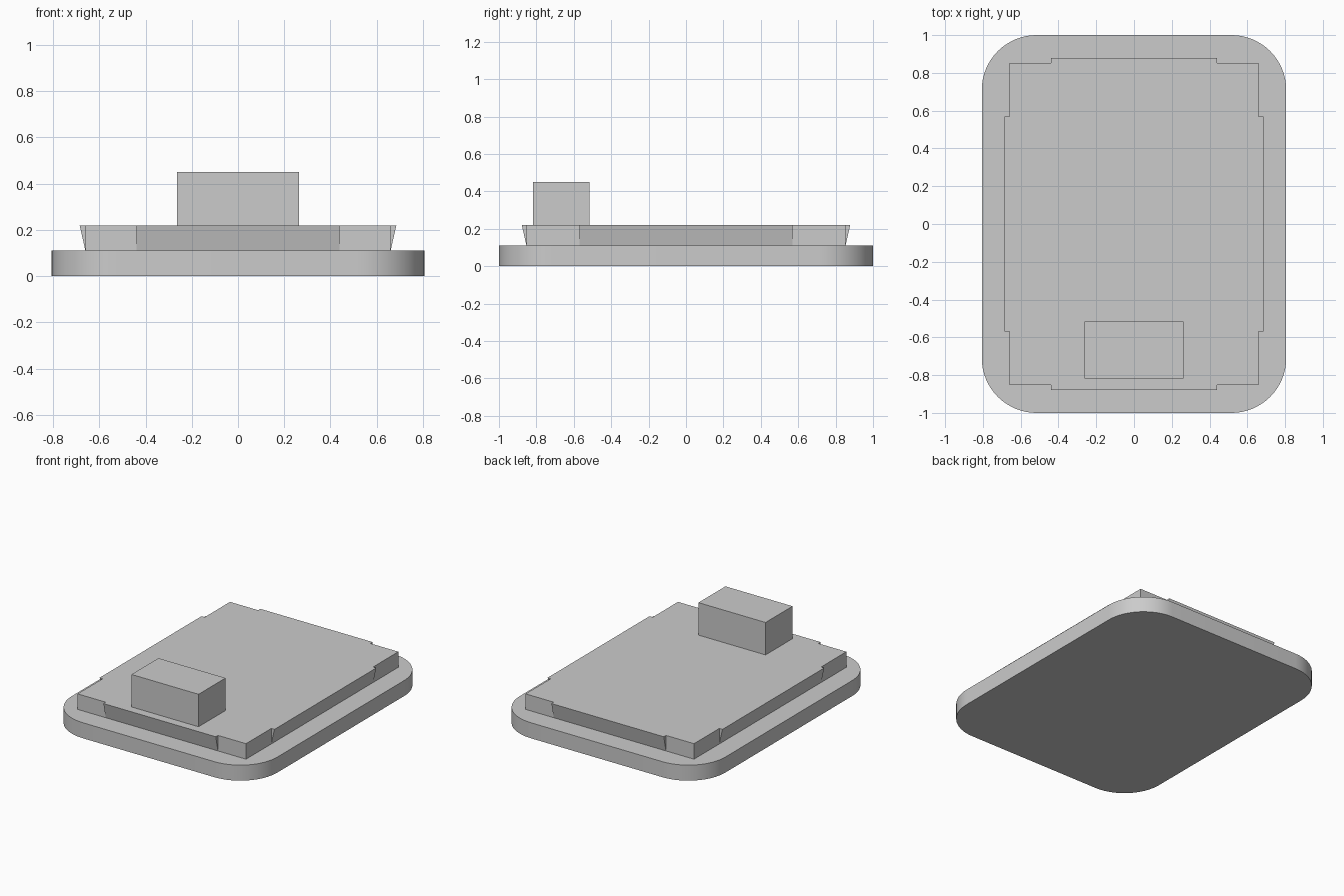
import bpy
import bmesh
import math

cube = bpy.data.objects.get("Cube")
if cube:
    bpy.data.objects.remove(cube, do_unlink=True)

grey = bpy.data.materials.new("light_grey")
grey.use_nodes = True
colour = (0.6, 0.6, 0.6, 1)
grey.diffuse_color = colour
grey.node_tree.nodes["Principled BSDF"].inputs["Base Color"].default_value = colour


def prism(name, bottom, top, z0, z1):
    """Closed solid between two matching outlines."""
    bm = bmesh.new()
    low = [bm.verts.new((x, y, z0)) for x, y in bottom]
    high = [bm.verts.new((x, y, z1)) for x, y in top]
    bm.faces.new(low[::-1])
    bm.faces.new(high)
    n = len(low)
    for i in range(n):
        j = (i + 1) % n
        bm.faces.new((low[i], low[j], high[j], high[i]))
    bmesh.ops.recalc_face_normals(bm, faces=bm.faces)
    mesh = bpy.data.meshes.new(name)
    bm.to_mesh(mesh)
    bm.free()
    obj = bpy.data.objects.new(name, mesh)
    bpy.context.collection.objects.link(obj)
    mesh.materials.append(grey)
    return obj


def rectangle(x0, x1, y0, y1):
    return [(x0, y0), (x1, y0), (x1, y1), (x0, y1)]


def rounded_rectangle(hx, hy, r, steps=16):
    points = []
    for q, (sx, sy) in enumerate([(1, 1), (-1, 1), (-1, -1), (1, -1)]):
        for i in range(steps + 1):
            a = (q + i / steps) * math.pi / 2
            points.append((sx * (hx - r) + r * math.cos(a),
                           sy * (hy - r) + r * math.sin(a)))
    return points


BASE_TOP, PLATE_TOP = 0.11, 0.22
HX, HY, LIP = 0.66, 0.853, 0.025

# Rounded base slab
outline = rounded_rectangle(0.806, 1.0, 0.29)
base = prism("base", outline, outline, 0, BASE_TOP)
bpy.ops.object.select_all(action="DESELECT")
base.select_set(True)
bpy.context.view_layer.objects.active = base
bpy.ops.object.shade_smooth_by_angle(angle=math.radians(30))

# Raised plate
outline = rectangle(-HX, HX, -HY, HY)
prism("plate", outline, outline, BASE_TOP, PLATE_TOP)

# Wedge-shaped snap lips on all four edges, widening upward
for side, s in (("left", 1), ("right", -1)):
    prism(side + "_lip", rectangle(s * (HX - LIP), s * HX, -0.57, 0.57),
          rectangle(s * (HX - LIP), s * (HX + LIP), -0.57, 0.57), BASE_TOP, PLATE_TOP)
for side, s in (("back", 1), ("front", -1)):
    prism(side + "_lip", rectangle(-0.44, 0.44, s * (HY - LIP), s * HY),
          rectangle(-0.44, 0.44, s * (HY - LIP), s * (HY + LIP)), BASE_TOP, PLATE_TOP)

# Block standing near the front edge
outline = rectangle(-0.263, 0.263, -0.817, -0.515)
prism("block", outline, outline, PLATE_TOP, 0.45)
